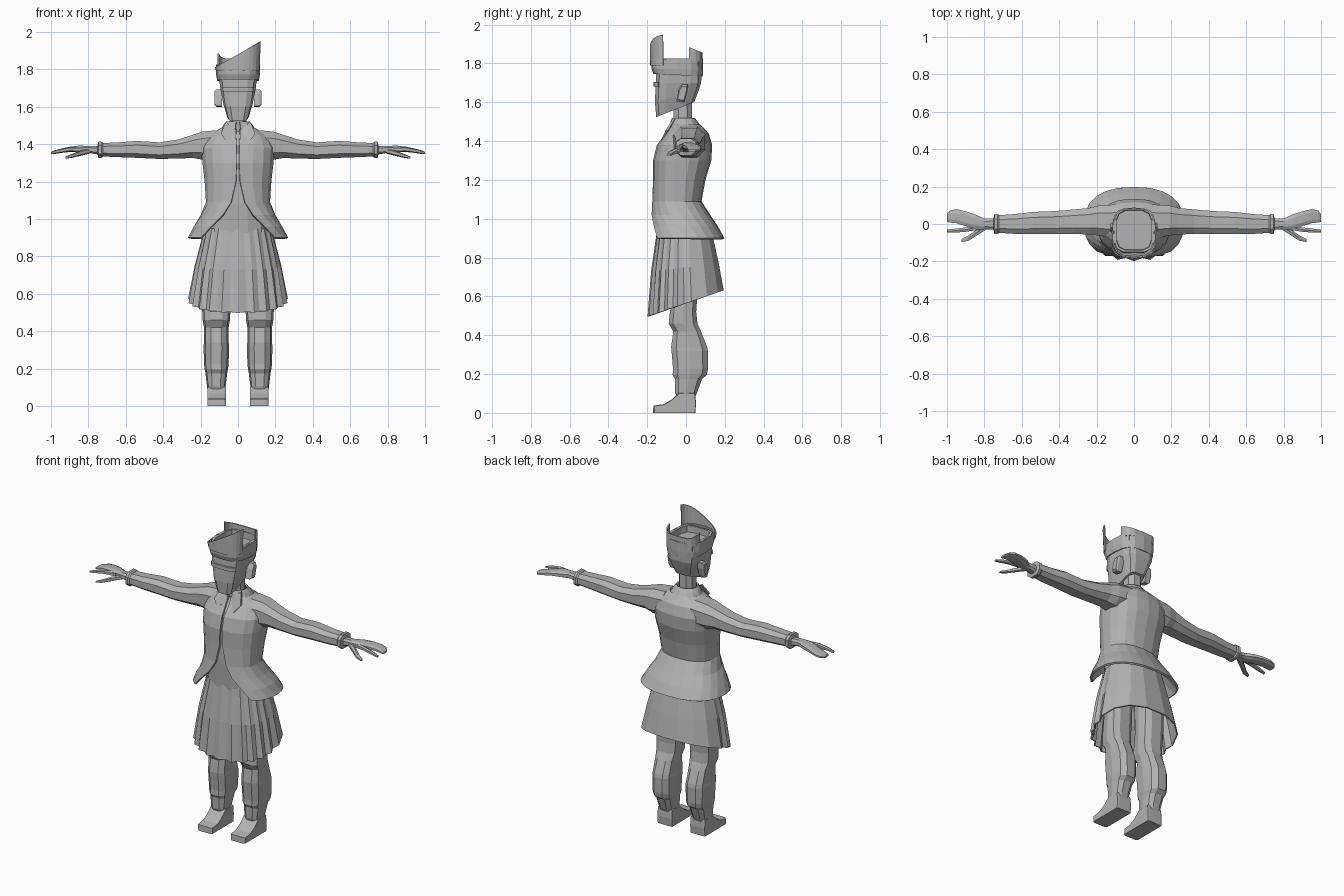
import bpy, bmesh, math
from math import sin, cos, radians

grey = bpy.data.materials.new("plain_grey")
grey.diffuse_color = (0.45, 0.45, 0.45, 1)


def spow(v, p):
    return math.copysign(abs(v) ** (2 / p), v)


def point(t, rx, yf, yb, z, p=2.4, cx=0.0, slope=0.0):
    """Point on a rounded outline; angle 0 faces the front, 90 faces +x."""
    t = radians(t)
    y = (yf + yb) / 2 - (yb - yf) / 2 * spow(cos(t), p)
    return (cx + rx * spow(sin(t), p), y, z + slope * y)


def loft(name, rings, closed=True, caps=True, thick=0.0):
    """Skin a stack of equal-length rings with flat quads."""
    bm = bmesh.new()
    rows = [[bm.verts.new(c) for c in r] for r in rings]
    n = len(rows[0])
    for a, b in zip(rows, rows[1:]):
        for i in range(n if closed else n - 1):
            j = (i + 1) % n
            bm.faces.new((a[i], a[j], b[j], b[i]))
    if closed and caps:
        bm.faces.new(rows[0][::-1])
        bm.faces.new(rows[-1])
        bmesh.ops.recalc_face_normals(bm, faces=bm.faces)
    me = bpy.data.meshes.new(name)
    bm.to_mesh(me)
    bm.free()
    me.materials.append(grey)
    ob = bpy.data.objects.new(name, me)
    bpy.context.collection.objects.link(ob)
    if thick:
        m = ob.modifiers.new("thickness", 'SOLIDIFY')
        m.thickness, m.offset = thick, -1
    return ob


def stack(name, rows, n, p=2.4, cx=0.0, start=0.0, **kw):
    """Vertical part; rows are (z, half width, front y, back y[, slope])."""
    rings = [[point(start + 360 * i / n, r[1], r[2], r[3], r[0], p, cx,
                    r[4] if len(r) > 4 else 0) for i in range(n)] for r in rows]
    return loft(name, rings, **kw)


def limb(name, side, rows, n=8):
    """Sideways part; rows are (x, y centre, z centre, half y, half z)."""
    rings = []
    for x, yc, zc, hy, hz in rows:
        rings.append([(side * x, yc + hy * spow(cos(a), 2.6), zc + hz * spow(sin(a), 2.6))
                      for a in [2 * math.pi * (i + .5) / n for i in range(n)]])
    return loft(name, rings)


# Jacket: open at the front, cut away and flared below the waist
jacket_rows = [  # z, half width, front y, back y, opening angle
    (0.90, .268, -.195, .198, 44), (0.96, .238, -.19, .165, 33),
    (1.02, .200, -.185, .125, 20), (1.09, .172, -.175, .080, 9),
    (1.20, .180, -.170, .100, 2), (1.30, .192, -.170, .130, 1),
    (1.38, .197, -.150, .135, 1), (1.44, .172, -.105, .117, 2),
    (1.485, .095, -.080, .075, 4)]
rings = []
for z, rx, yf, yb, g in jacket_rows:
    rings.append([point(g + (360 - 2 * g) * i / 18, rx, yf, yb, z) for i in range(19)])
loft("jacket", rings, closed=False, thick=.012)

# Waistcoat under the jacket
stack("waistcoat", [(.92, .165, -.150, .10), (1.08, .155, -.158, .065), (1.3, .17, -.155, .11),
                    (1.40, .15, -.125, .10), (1.47, .07, -.075, .05)], 12, start=15)

# Skirt: narrow pleats in front, broad panels behind, hem higher at the back
angles = list(range(-96, 97, 8)) + list(range(120, 241, 24))
rings = []
for z, rx, yf, yb, slope, depth in [(.565, .268, -.198, .198, .34, .07),
                                    (.75, .232, -.180, .172, .12, .05),
                                    (.95, .180, -.148, .132, 0, .02)]:
    ring = []
    for a in angles:
        k = 1 - depth if abs(a) < 100 and (a // 8) % 2 else 1
        ring.append(point(a, rx * k, yf * k, yb * k, z, 2.3, 0, slope))
    rings.append(ring)
loft("skirt", rings, caps=False, thick=.008)

# Neck and collar
stack("neck", [(1.42, .055, -.07, .045), (1.50, .048, -.066, .035),
               (1.60, .048, -.07, .035)], 8, start=22.5)
rings = [[point(8 + 344 * i / 12, rx, yf, yb, z, 2.2) for i in range(13)]
         for z, rx, yf, yb in [(1.465, .10, -.09, .085), (1.50, .08, -.08, .06),
                               (1.52, .065, -.073, .045)]]
loft("collar", rings, closed=False, thick=.01)

# Head with a recessed crown
stack("head", [(1.585, .058, -.155, .045, .40), (1.645, .080, -.162, .068, .28),
               (1.70, .097, -.158, .080), (1.76, .103, -.155, .083),
               (1.825, .108, -.152, .085), (1.825, .096, -.14, .073),
               (1.785, .094, -.138, .071)], 12, 4, start=15)

# Hat band, tall slanted front flap and back flap
stack("hat_band", [(1.738, .112, -.168, .086, -.05), (1.77, .117, -.178, .088, -.02),
                   (1.825, .117, -.180, .088, .01)], 16, 3, caps=False, thick=.008)
low, high = [], []
for i in range(13):
    a = -80 + 155 * i / 12
    low.append(point(a, .118, -.185, .02, 1.79, 2.6))
    x, y, z = point(a, .125, -.186, .02, 0, 2.6)
    high.append((x, y, 1.88 + .56 * x))
loft("hat_front_flap", [low, high], closed=False, thick=.006)
low, high = [], []
for i in range(9):
    a = 100 + 160 * i / 8
    low.append(point(a, .110, -.15, .084, 1.81, 4))
    high.append(point(a, .110, -.15, .084, 1.89, 4, 0, -.4))
loft("hat_back_flap", [low, high], closed=False, thick=.008)

# Brow strip and nose
loft("brow", [[point(a, .092, -.168, .0, z, 4) for a in range(-60, 61, 20)]
              for z in (1.682, 1.705)], closed=False, thick=.014)

for side, tag in ((1, "left"), (-1, "right")):
    # Ear
    rings = []
    for x, k in [(.085, 1), (.115, 1), (.126, .75)]:
        rings.append([(side * x, -.02 + k * y, 1.645 + k * z) for y, z in
                      [(-.030, -.040), (.012, -.046), (.028, .010), (.030, .047),
                       (0, .048), (-.018, .020)]])
    loft(tag + "_ear", rings)

    # Shirt collar point
    rings = [[(side * x, y + d, z) for x, y, z in
              [(.012, -.082, 1.475), (.055, -.128, 1.405), (.092, -.105, 1.455),
               (.066, -.066, 1.520)]] for d in (0, .012)]
    loft(tag + "_collar_point", rings)

    # Sleeve
    limb(tag + "_sleeve", side, [
        (.10, .015, 1.400, .095, .080), (.19, .018, 1.392, .085, .080),
        (.24, .015, 1.388, .075, .066), (.32, .012, 1.374, .070, .054),
        (.42, .008, 1.365, .065, .047), (.54, .005, 1.372, .063, .048),
        (.64, .000, 1.370, .056, .042), (.725, .000, 1.370, .050, .038)])
    limb(tag + "_cuff", side, [(.722, 0, 1.37, .050, .040), (.73, 0, 1.37, .056, .046),
                               (.747, 0, 1.37, .056, .046), (.75, 0, 1.37, .04, .03)])

    # Hand: palm with joined fingers, forefinger and thumb
    limb(tag + "_hand", side, [
        (.735, .000, 1.366, .032, .025), (.80, .000, 1.372, .030, .020),
        (.85, .012, 1.374, .043, .019), (.90, .028, 1.372, .042, .015),
        (.95, .042, 1.364, .040, .012), (.985, .040, 1.356, .034, .010),
        (1.0, .032, 1.352, .022, .006)])
    limb(tag + "_forefinger", side, [
        (.83, -.015, 1.372, .018, .014), (.90, -.030, 1.372, .013, .012),
        (.96, -.036, 1.362, .012, .010), (1.0, -.038, 1.352, .008, .006)], 6)
    limb(tag + "_thumb", side, [
        (.79, -.012, 1.364, .020, .014), (.84, -.045, 1.352, .018, .014),
        (.885, -.076, 1.338, .016, .011), (.922, -.088, 1.328, .009, .006)], 6)

    # Trouser leg, gathered above the shoe
    stack(tag + "_leg", [
        (.085, .047, -.050, .050), (.105, .050, -.058, .060), (.175, .058, -.060, .085),
        (.195, .062, -.072, .110), (.225, .066, -.070, .116), (.32, .068, -.078, .116),
        (.34, .066, -.080, .112), (.42, .066, -.068, .080), (.46, .073, -.092, .062),
        (.52, .076, -.085, .055), (.62, .078, -.070, .062), (.85, .078, -.08, .07)],
        10, 2.8, cx=side * .116, start=18)

    # Shoe: side outline swept across its width
    outline = [(-.17, 0), (.048, 0), (.052, .05), (.046, .105), (-.035, .105),
               (-.075, .068), (-.115, .045), (-.168, .037)]
    rings = []
    for x, k in [(.064, .96), (.075, 1), (.152, 1), (.164, .96)]:
        rings.append([(side * x, y * k, z * k) for y, z in outline])
    loft(tag + "_shoe", rings)
